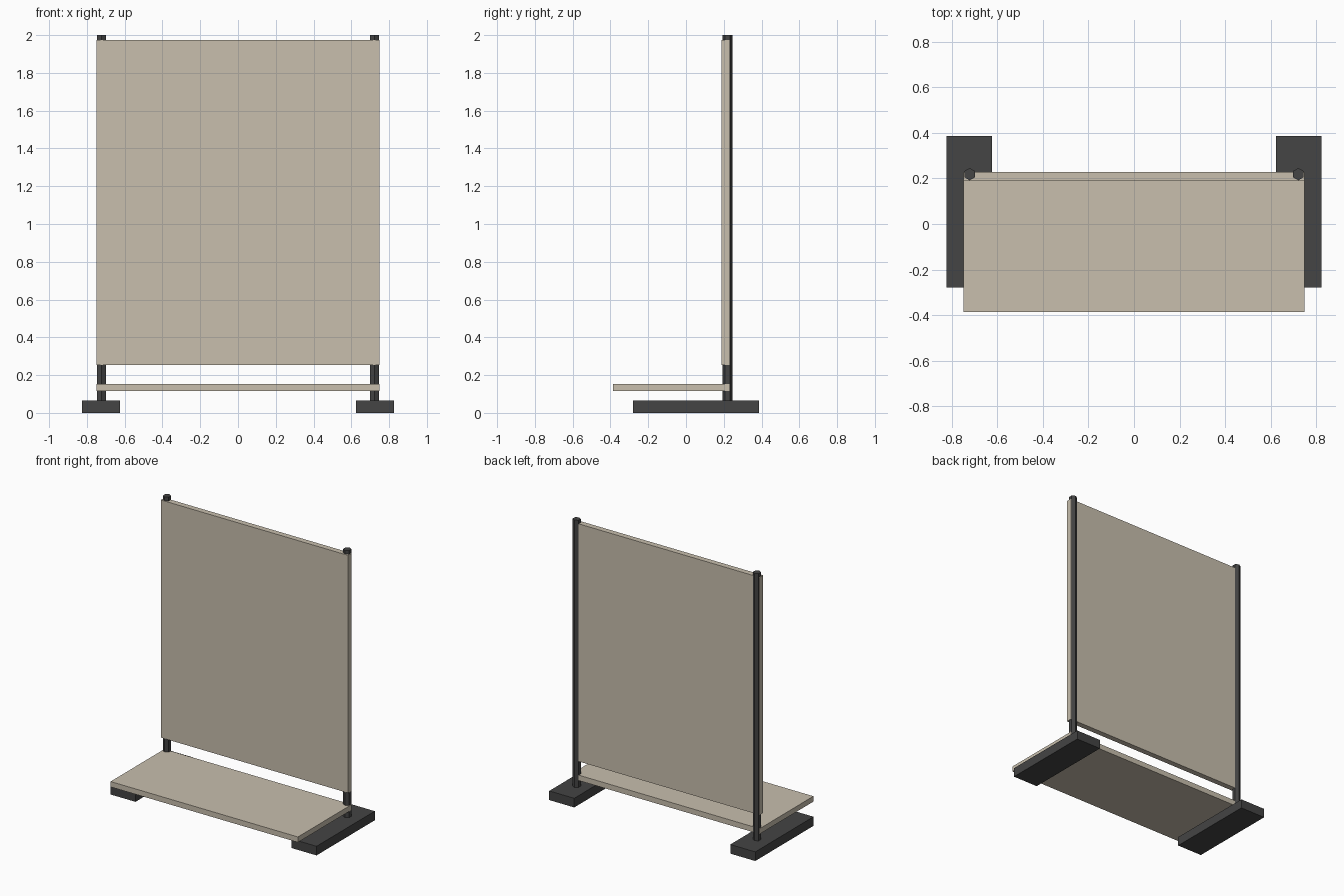
import bpy, math

if "Cube" in bpy.data.objects:
    bpy.data.objects.remove(bpy.data.objects["Cube"])


def material(name, rgb):
    m = bpy.data.materials.new(name)
    m.diffuse_color = (*rgb, 1.0)
    m.use_nodes = True
    m.node_tree.nodes["Principled BSDF"].inputs["Base Color"].default_value = m.diffuse_color
    return m


BEIGE = material("beige board", (0.58, 0.52, 0.42))
DARK = material("dark grey metal", (0.058, 0.058, 0.058))


def box(name, lo, hi, mat):
    bpy.ops.mesh.primitive_cube_add(size=1, location=[(a + b) / 2 for a, b in zip(lo, hi)])
    ob = bpy.context.object
    ob.name = name
    ob.scale = [b - a for a, b in zip(lo, hi)]
    bpy.ops.object.transform_apply(location=False, rotation=False, scale=True)
    ob.data.materials.append(mat)


# Upright back panel and low shelf
box("back_panel", (-0.75, 0.188, 0.253), (0.75, 0.229, 1.973), BEIGE)
box("shelf", (-0.75, -0.386, 0.115), (0.75, 0.229, 0.154), BEIGE)

# Foot and six-sided post on each side
FOOT_TOP = 0.066
for side, s in (("left", -1), ("right", 1)):
    xs = sorted((s * 0.625, s * 0.825))
    box(f"{side}_foot", (xs[0], -0.28, 0), (xs[1], 0.386, FOOT_TOP), DARK)
    bpy.ops.mesh.primitive_cylinder_add(
        vertices=6, radius=0.027, depth=2 - FOOT_TOP,
        location=(s * 0.722, 0.219, (2 + FOOT_TOP) / 2))
    post = bpy.context.object
    post.name = f"{side}_post"
    post.data.materials.append(DARK)
